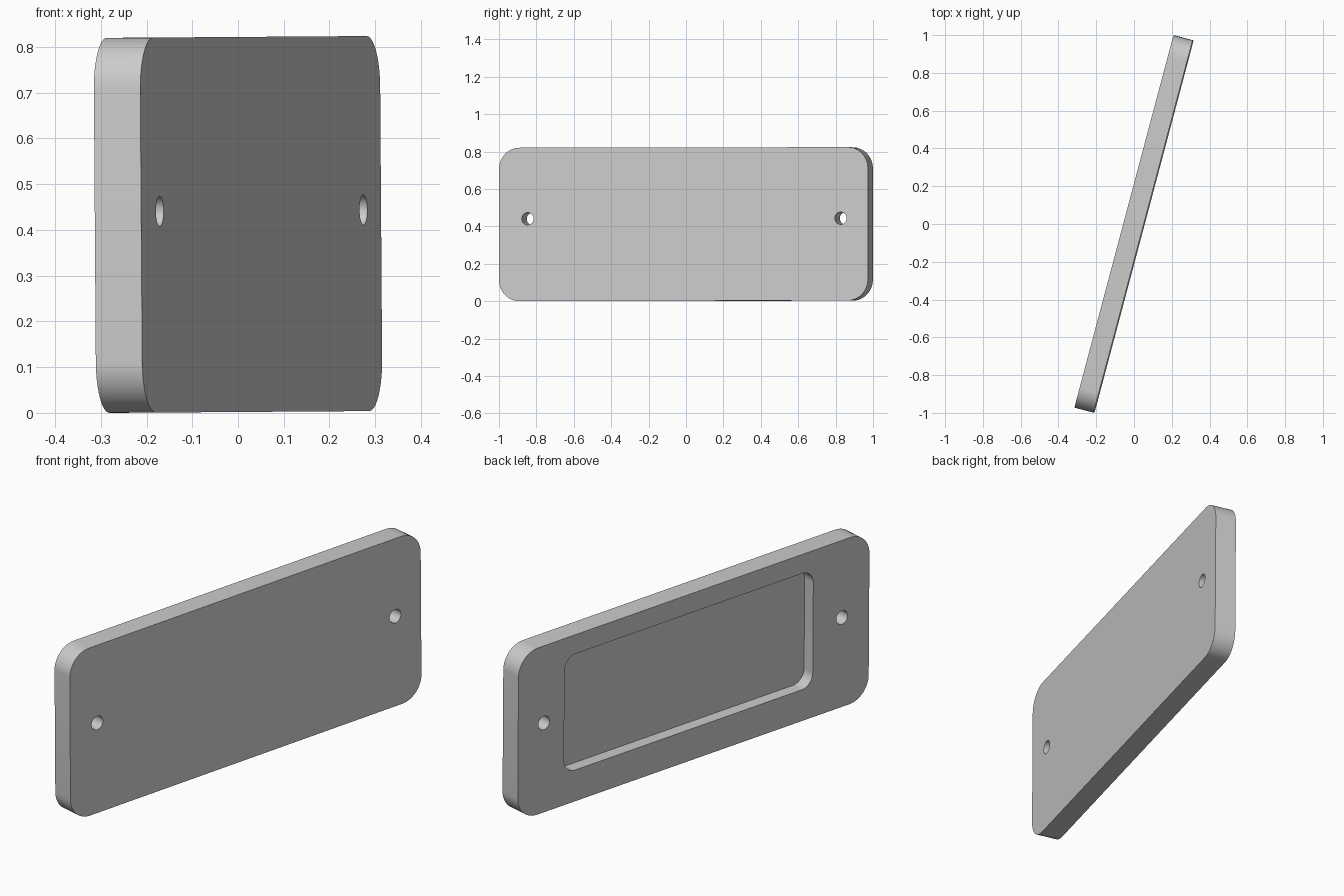
import bpy, bmesh, math
from mathutils import Matrix, Vector

cube = bpy.data.objects.get("Cube")
if cube:
    bpy.data.objects.remove(cube, do_unlink=True)

LENGTH, HEIGHT, THICK = 2.04, 0.82, 0.105   # plate size along y, z, x
DEPTH = 0.06                                # recess depth

grey = bpy.data.materials.new("grey")
grey.use_nodes = True
colour = (0.6, 0.6, 0.6, 1)
grey.diffuse_color = colour
grey.node_tree.nodes["Principled BSDF"].inputs["Base Color"].default_value = colour


def link(name, bm):
    mesh = bpy.data.meshes.new(name)
    bm.to_mesh(mesh)
    bm.free()
    mesh.materials.append(grey)
    ob = bpy.data.objects.new(name, mesh)
    bpy.context.collection.objects.link(ob)
    return ob


def rounded_slab(name, size, centre, radius):
    """Box whose four edges along x are rounded."""
    bm = bmesh.new()
    bmesh.ops.create_cube(bm, size=1)
    bmesh.ops.scale(bm, vec=size, verts=bm.verts)
    edges = [e for e in bm.edges
             if abs(e.verts[0].co.x - e.verts[1].co.x) > size[0] / 2]
    bmesh.ops.bevel(bm, geom=edges, offset=radius, segments=12,
                    profile=0.5, affect='EDGES')
    bmesh.ops.translate(bm, vec=centre, verts=bm.verts)
    return link(name, bm)


def rod(name, radius, centre):
    """Cylinder along x."""
    bm = bmesh.new()
    bmesh.ops.create_cone(bm, cap_ends=True, segments=32, radius1=radius,
                          radius2=radius, depth=0.4,
                          matrix=Matrix.Translation(centre) @ Matrix.Rotation(math.pi / 2, 4, 'Y'))
    return link(name, bm)


# Plate, with a rounded recess in the -x face and two screw holes
plate = rounded_slab("plate", (THICK, LENGTH, HEIGHT), (0, 0, 0), 0.112)
cutters = [rounded_slab("recess_cutter", (2 * DEPTH, 1.446, 0.572),
                        (-THICK / 2, 0.029, 0.03), 0.065)]
for side, y in (("front", -0.862), ("back", 0.87)):
    cutters.append(rod(side + "_hole_cutter", 0.033, (0, y, 0.03)))

for c in cutters:
    c.hide_render = True
    mod = plate.modifiers.new(c.name, 'BOOLEAN')
    mod.operation = 'DIFFERENCE'
    mod.solver = 'EXACT'
    mod.object = c

# Bake the cuts, then remove the cutters
bpy.context.view_layer.update()
cut = bpy.data.meshes.new_from_object(
    plate.evaluated_get(bpy.context.evaluated_depsgraph_get()))
plate.modifiers.clear()
plate.data = cut
for c in cutters:
    bpy.data.objects.remove(c, do_unlink=True)

# Turn the plate, with a very slight lean, and stand it on the ground
cut.transform(Matrix.Rotation(math.radians(-0.4), 4, 'Y') @
              Matrix.Rotation(math.radians(-14.9), 4, 'Z'))
lo = Vector([min(v.co[i] for v in cut.vertices) for i in range(3)])
hi = Vector([max(v.co[i] for v in cut.vertices) for i in range(3)])
cut.transform(Matrix.Translation((-(lo.x + hi.x) / 2, -(lo.y + hi.y) / 2, -lo.z)))

bpy.ops.object.select_all(action='DESELECT')
plate.select_set(True)
bpy.context.view_layer.objects.active = plate
bpy.ops.object.shade_smooth_by_angle(angle=math.radians(30))
